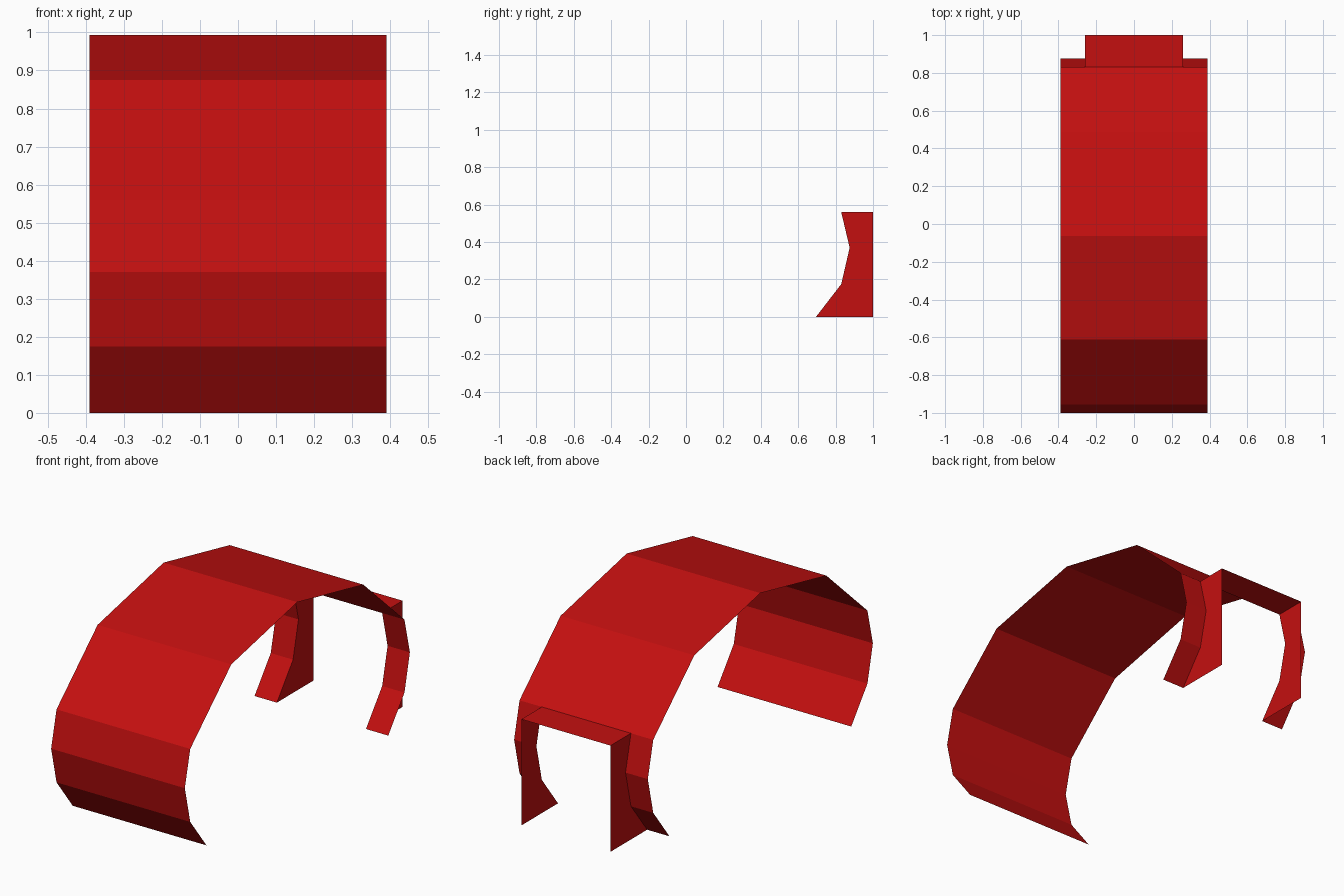
import bpy

if "Cube" in bpy.data.objects:
    bpy.data.objects.remove(bpy.data.objects["Cube"])

HALF_W, RECESS_W = 0.39, 0.26   # half widths of the arch and of the rear recess
MID_Y, BACK_Y, RECESS_Z = -0.0625, 1.0, 0.56

red = bpy.data.materials.new("red_paint")
red.diffuse_color = (0.55, 0.005, 0.005, 1)
red.use_nodes = True
red.node_tree.nodes["Principled BSDF"].inputs["Base Color"].default_value = red.diffuse_color


def add_mesh(name, verts, faces):
    mesh = bpy.data.meshes.new(name)
    mesh.from_pydata(verts, [], faces)
    mesh.materials.append(red)
    obj = bpy.data.objects.new(name, mesh)
    bpy.context.collection.objects.link(obj)
    return obj


def strip(name, profile, x0, x1):
    """Sweep an open (y, z) profile sideways from x0 to x1."""
    verts = [(x, y, z) for y, z in profile for x in (x0, x1)]
    faces = [(2 * i, 2 * i + 1, 2 * i + 3, 2 * i + 2) for i in range(len(profile) - 1)]
    return add_mesh(name, verts, faces)


# Rear half of the arch from the ground up to the crown; the front mirrors it
rear = [(0.695, 0), (0.83, 0.175), (0.875, 0.37), (0.83, RECESS_Z),
        (0.4875, 0.875), (MID_Y, 0.993)]
front = [(2 * MID_Y - y, z) for y, z in rear]

# Full-width sheet from the front lip over the crown to the recess top
strip("fender_arch", front + rear[-2:2:-1], -HALF_W, HALF_W)

# Narrow rear legs either side of the recess
legs = rear[3::-1]
strip("rear_leg_left", legs, -HALF_W, -RECESS_W)
strip("rear_leg_right", legs, RECESS_W, HALF_W)

# Recess shelf
strip("recess_top", [(0.83, RECESS_Z), (BACK_Y, RECESS_Z)], -RECESS_W, RECESS_W)

# Recess side plates, shaped to meet the arch profile
outline = [(BACK_Y, 0), (BACK_Y, RECESS_Z)] + legs
for side, name in ((-1, "recess_side_left"), (1, "recess_side_right")):
    pts = [(side * RECESS_W, y, z) for y, z in outline]
    order = list(range(len(pts)))
    add_mesh(name, pts, [order if side > 0 else order[::-1]])
